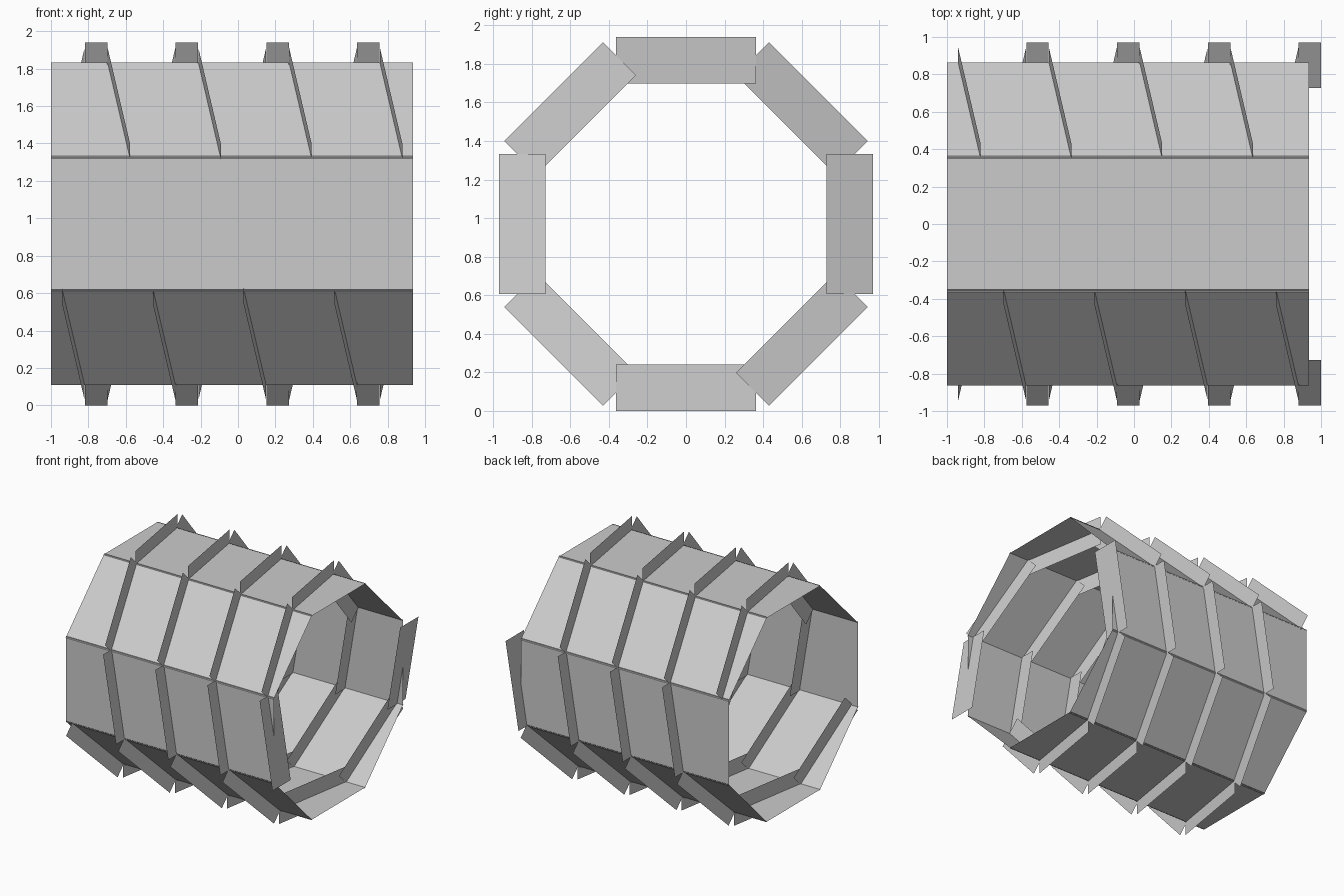
import bpy
from math import cos, sin, radians
from mathutils import Vector

if "Cube" in bpy.data.objects:
    bpy.data.objects.remove(bpy.data.objects["Cube"])

CENTRE_Z = 0.97
SHELL_R = 0.857           # distance of wall panels from the axis
HALF_W = 0.3625           # half width of panels and fins
FIN_IN, FIN_OUT = 0.728, 0.97
STEP = 1.82 / 15          # advance along x per fin


def point(x, r, t, a):
    """x along the axis, r outwards, t sideways on the side facing angle a."""
    return Vector((x, r * cos(a) - t * sin(a), CENTRE_Z + r * sin(a) + t * cos(a)))


def quad_object(name, quads):
    verts = [p for q in quads for p in q]
    faces = [tuple(range(i, i + 4)) for i in range(0, len(verts), 4)]
    mesh = bpy.data.meshes.new(name)
    mesh.from_pydata(verts, [], faces)
    mesh.update()
    obj = bpy.data.objects.new(name, mesh)
    bpy.context.collection.objects.link(obj)
    return obj


# Eight flat wall panels forming an open octagonal tube
for i in range(8):
    a = radians(45 * i)
    quad_object(f"wall_panel_{i + 1}", [[
        point(-1.0, SHELL_R, -HALF_W, a), point(0.935, SHELL_R, -HALF_W, a),
        point(0.935, SHELL_R, HALF_W, a), point(-1.0, SHELL_R, HALF_W, a)]])

# Two interleaved spirals of slanted flat fins passing through the walls
for s, start in enumerate((45, 225)):
    fins = []
    for k in range(16):
        a = radians(start + 45 * k)
        x = -0.88 + STEP * k
        fins.append([point(x - 0.06, FIN_IN, -HALF_W, a), point(x + 0.06, FIN_IN, HALF_W, a),
                     point(x + 0.06, FIN_OUT, HALF_W, a), point(x - 0.06, FIN_OUT, -HALF_W, a)])
    quad_object(f"spiral_fins_{s + 1}", fins)
